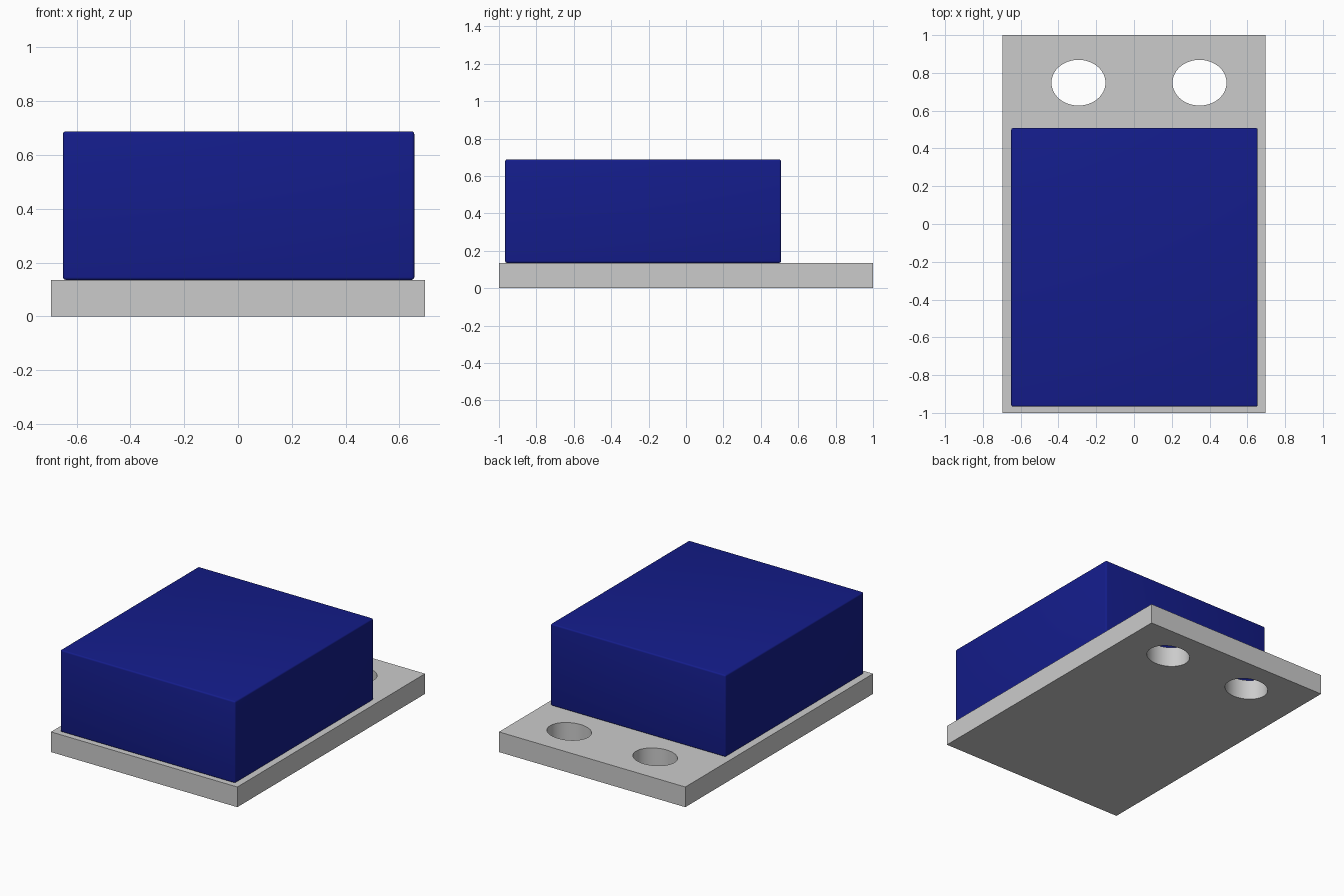
import bpy

if "Cube" in bpy.data.objects:
    bpy.data.objects.remove(bpy.data.objects["Cube"])

PLATE_TOP = 0.136


def box(name, x0, x1, y0, y1, z0, z1):
    bpy.ops.mesh.primitive_cube_add(size=1, location=((x0 + x1) / 2, (y0 + y1) / 2, (z0 + z1) / 2))
    ob = bpy.context.object
    ob.name = name
    ob.scale = (x1 - x0, y1 - y0, z1 - z0)
    bpy.ops.object.transform_apply(location=False, rotation=False, scale=True)
    return ob


# Base plate
plate = box("base_plate", -0.695, 0.695, -1, 1, 0, PLATE_TOP)

# Two slightly oval mounting holes cut through the plate
for i, x in enumerate((-0.294, 0.347)):
    bpy.ops.mesh.primitive_cylinder_add(vertices=64, radius=1, depth=1, location=(x, 0.748, PLATE_TOP / 2))
    cutter = bpy.context.object
    cutter.name = f"hole_cutter_{i + 1}"
    cutter.scale = (0.143, 0.121, 0.4)
    cutter.hide_render = True
    cutter.hide_set(True)
    cut = plate.modifiers.new(f"hole_{i + 1}", 'BOOLEAN')
    cut.operation = 'DIFFERENCE'
    cut.solver = 'EXACT'
    cut.object = cutter

# Apply the cuts, then smooth the hole walls
bpy.ops.object.select_all(action='DESELECT')
bpy.context.view_layer.objects.active = plate
plate.select_set(True)
for mod in list(plate.modifiers):
    bpy.ops.object.modifier_apply(modifier=mod.name)
bpy.ops.object.shade_smooth_by_angle()

# Blue block with finely rounded edges
block = box("block", -0.65, 0.655, -0.967, 0.508, PLATE_TOP, 0.688)
bevel = block.modifiers.new("rounded_edges", 'BEVEL')
bevel.width = 0.01
bevel.segments = 4
bpy.ops.object.modifier_apply(modifier=bevel.name)
bpy.ops.object.shade_smooth_by_angle()

blue = bpy.data.materials.new("dark_blue")
blue.diffuse_color = (0.007, 0.012, 0.26, 1)
blue.use_nodes = True
blue.node_tree.nodes["Principled BSDF"].inputs["Base Color"].default_value = blue.diffuse_color
block.data.materials.append(blue)
